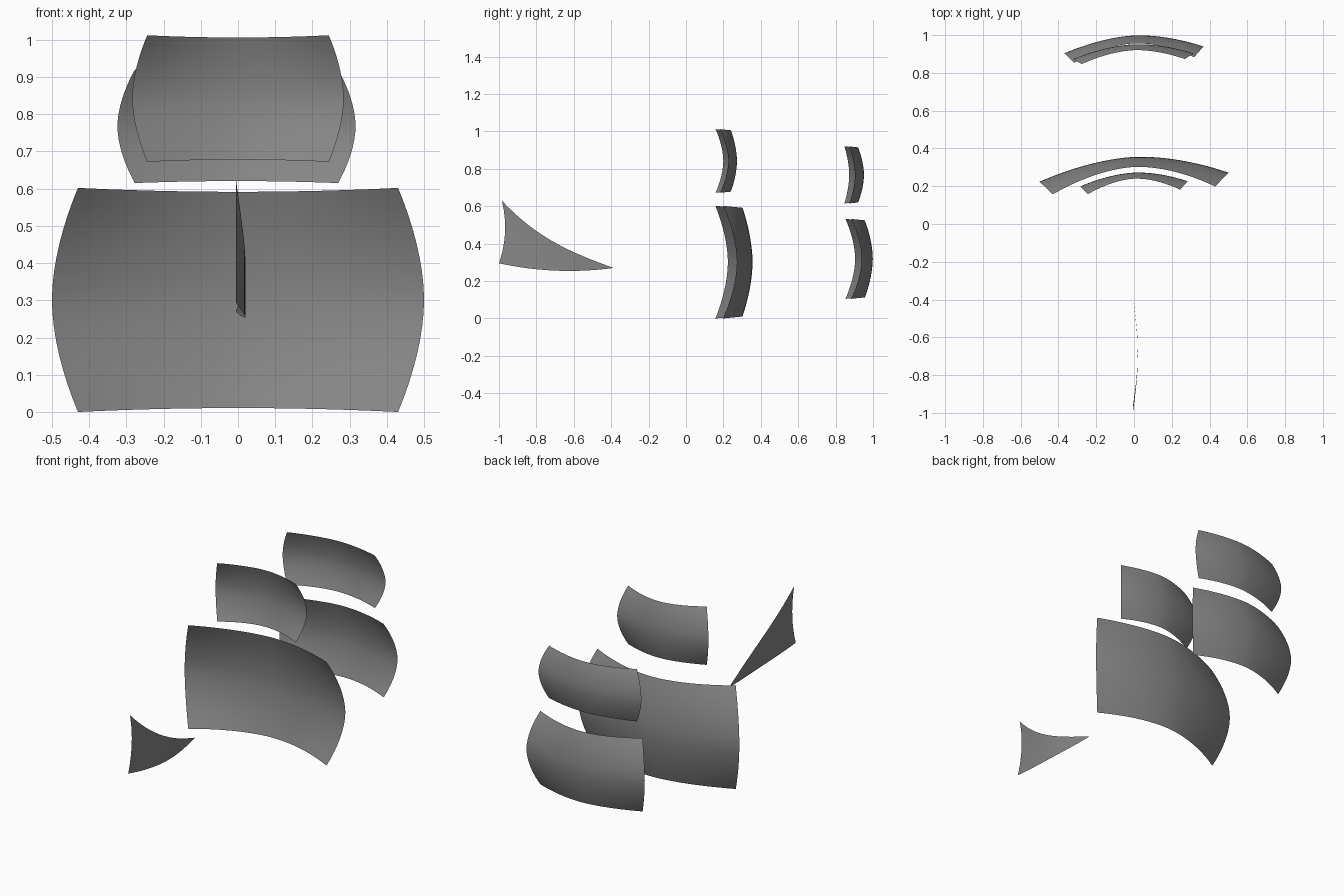
import bpy, math

if "Cube" in bpy.data.objects:
    bpy.data.objects.remove(bpy.data.objects["Cube"])

# Dark grey sailcloth
cloth = bpy.data.materials.new("dark_cloth")
cloth.diffuse_color = (0.24, 0.24, 0.24, 1.0)
cloth.use_nodes = True
cloth.node_tree.nodes["Principled BSDF"].inputs["Base Color"].default_value = cloth.diffuse_color


def sheet(name, point, nu, nv):
    """Smooth grid surface from point(s, t), s and t in 0..1."""
    verts = [point(i / nu, j / nv) for j in range(nv + 1) for i in range(nu + 1)]
    w = nu + 1
    faces = [(j * w + i, j * w + i + 1, (j + 1) * w + i + 1, (j + 1) * w + i)
             for j in range(nv) for i in range(nu)]
    mesh = bpy.data.meshes.new(name)
    mesh.from_pydata(verts, [], faces)
    mesh.validate()
    mesh.shade_smooth()
    mesh.materials.append(cloth)
    obj = bpy.data.objects.new(name, mesh)
    bpy.context.collection.objects.link(obj)
    return obj


def square_sail(name, z0, z1, corner, bulge, y_mid, y_top, y_edge, y_corner, x0=0.0, slope=0.048):
    """Wind-filled sail: widest at mid height, deepest in its centre."""
    zc, h = (z0 + z1) / 2, (z1 - z0) / 2

    def point(s, t):
        u, v = 2 * s - 1, 2 * t - 1
        k = abs(v) ** 1.8
        x = u * (bulge + (corner - bulge) * k)
        centre = y_mid + (y_top - y_mid) * k
        edge = y_edge + (y_corner - y_edge) * k
        y = centre + (edge - centre) * abs(u) ** 1.8 + slope * x
        z = zc + v * (h - 0.035 * h * (1 - u * u))
        return x + x0, y, z

    return sheet(name, point, 24, 16)


# Main mast sails
square_sail("main_lower_sail", 0.0, 0.602, 0.43, 0.50, 0.355, 0.302, 0.248, 0.178)
square_sail("main_upper_sail", 0.672, 1.012, 0.244, 0.284, 0.272, 0.240, 0.213, 0.170)
# Rear mast sails
square_sail("rear_lower_sail", 0.105, 0.532, 0.318, 0.368, 0.998, 0.956, 0.922, 0.868)
square_sail("rear_upper_sail", 0.615, 0.92, 0.273, 0.320, 0.951, 0.920, 0.888, 0.860, x0=-0.004)


def jib_point(s, t):
    # Bowed upper and lower edges meeting at the rear tip
    b = s * (1 - s) * 4
    lo_y, lo_z = -1.0 + 0.612 * s, 0.295 - 0.025 * s - 0.027 * b
    hi_y, hi_z = -0.985 + 0.597 * s, 0.63 - 0.36 * s - 0.07 * b * (1 - 0.5 * s)
    y = lo_y + (hi_y - lo_y) * t + 0.025 * (1 - s) * 4 * t * (1 - t)
    return -0.006 + 0.026 * math.sin(math.pi * s), y, lo_z + (hi_z - lo_z) * t


# Triangular bow sail
jib = sheet("bow_jib_sail", jib_point, 20, 12)
mod = jib.modifiers.new("tip_weld", 'WELD')
mod.merge_threshold = 0.0005
